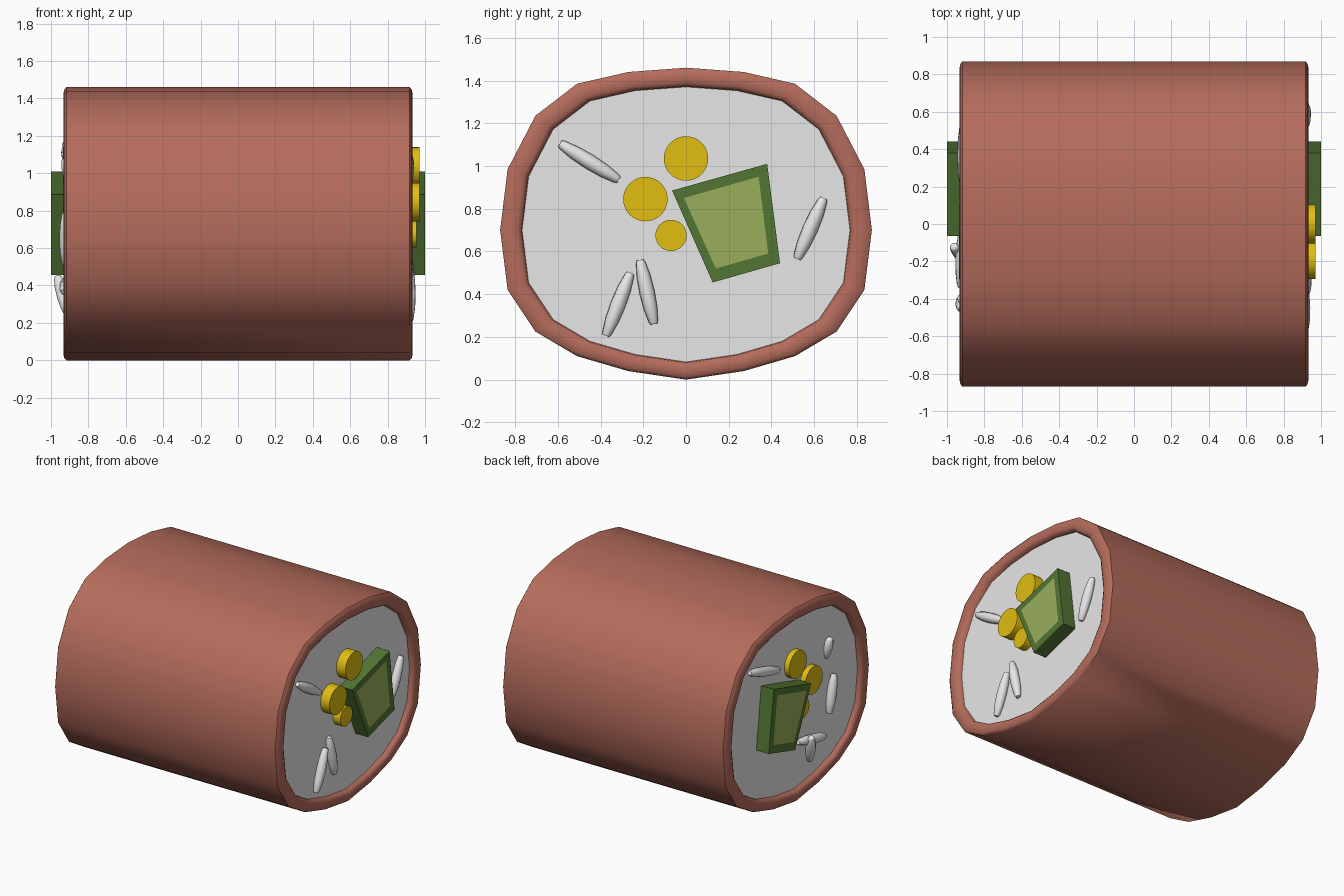
import bpy, bmesh, math
from mathutils import Vector

cube = bpy.data.objects.get("Cube")
if cube:
    bpy.data.objects.remove(cube)


def material(name, r, g, b):
    m = bpy.data.materials.new(name)
    m.use_nodes = True
    m.diffuse_color = (r, g, b, 1)
    bsdf = m.node_tree.nodes["Principled BSDF"]
    bsdf.inputs["Base Color"].default_value = (r, g, b, 1)
    bsdf.inputs["Roughness"].default_value = 0.6
    return m


BROWN = material("wrap brown", 0.46, 0.15, 0.107)
WHITE = material("rice white", 0.8, 0.8, 0.8)
YELLOW = material("corn yellow", 0.76, 0.51, 0.006)
GREEN = material("skin green", 0.085, 0.18, 0.034)
PALE = material("flesh pale green", 0.32, 0.42, 0.105)


def loft(name, rings, mats, smooth=None, caps=True):
    """Skin a list of equal-sized rings of points, closing both ends."""
    bm = bmesh.new()
    loops = [[bm.verts.new(p) for p in ring] for ring in rings]
    n = len(loops[0])
    for a, b in zip(loops, loops[1:]):
        for i in range(n):
            j = (i + 1) % n
            bm.faces.new((a[i], a[j], b[j], b[i]))
    if caps:
        for loop in (loops[0], loops[-1]):
            bm.faces.new(loop).material_index = len(mats) - 1
    bmesh.ops.recalc_face_normals(bm, faces=bm.faces)
    mesh = bpy.data.meshes.new(name)
    bm.to_mesh(mesh)
    bm.free()
    for m in mats:
        mesh.materials.append(m)
    obj = bpy.data.objects.new(name, mesh)
    bpy.context.collection.objects.link(obj)
    if smooth:
        bpy.ops.object.select_all(action="DESELECT")
        obj.select_set(True)
        bpy.context.view_layer.objects.active = obj
        bpy.ops.object.shade_smooth_by_angle(angle=math.radians(smooth))
    return obj


# Cross-section of the roll: half outline, mirrored across y
MID = 0.7
half = [(0, 0), (.27, .04), (.51, .11), (.705, .225), (.835, .42), (.87, .7),
        (.835, .985), (.705, 1.235), (.51, 1.385), (.27, 1.44), (0, 1.46)]
outline = half + [(-y, z) for y, z in half[-2:0:-1]]


def section(x, scale):
    return [(x, y * scale, MID + (z - MID) * scale) for y, z in outline]


# Outer wrap with rounded rims
rim = [(.885, .88), (.92, .887), (.932, .91), (.934, .945), (.93, .98), (.918, 1)]
path = [(-x, s) for x, s in rim] + rim[::-1]
loft("outer_wrap", [section(x, s) for x, s in path], [BROWN], 50, caps=False)

# Rice core, slightly recessed behind the rims
loft("rice_core", [section(-.895, .885), section(.895, .885)], [WHITE], 40)


# Corn pieces running through the roll
def rod(name, y, z, radius, x0, x1, sides=32):
    turn = [2 * math.pi * i / sides for i in range(sides)]
    loft(name, [[(x, y + radius * math.cos(t), z + radius * math.sin(t)) for t in turn]
                for x in (x0, x1)], [YELLOW], 40)


rod("corn_top", 0, 1.035, .104, -.935, .97)
rod("corn_middle", -.19, .845, .104, -.935, .97)
rod("corn_bottom", -.07, .675, .073, -.93, .955)

# Green vegetable stick with pale inset ends
skin = [(-.065, .885), (.38, 1.01), (.44, .545), (.125, .455)]
flesh = [(-.01, .85), (.34, .95), (.385, .59), (.14, .52)]
loft("vegetable_stick",
     [[(x, y, z) for y, z in ring]
      for x, ring in ((-1, flesh), (-1, skin), (1, skin), (1, flesh))],
     [GREEN, PALE])


# Loose rice grains
def grain(name, start, end, radius=.036, sides=10):
    a, b = Vector(start), Vector(end)
    axis = (b - a).normalized()
    u = axis.orthogonal().normalized()
    v = axis.cross(u)
    shape = [(0, .45), (.04, .62), (.25, .9), (.5, 1), (.75, .9), (.96, .62), (1, .45)]
    rings = []
    for t, s in shape:
        c = a.lerp(b, t)
        rings.append([c + radius * s * (u * math.cos(k) + v * math.sin(k))
                      for k in (2 * math.pi * i / sides for i in range(sides))])
    loft(name, rings, [WHITE], 60)


left_grains = [((.91, -.59, 1.105), (.905, -.315, .935)),
               ((.912, .52, .565), (.912, .645, .85)),
               ((.915, -.375, .205), (.915, -.26, .5)),
               ((.91, -.215, .56), (.91, -.15, .26))]
right_grains = [((-.91, .54, 1.17), (-.91, .19, 1.06)),
                ((-.925, -.4, 1.08), (-.88, -.4, .92)),
                ((-.92, -.455, .79), (-.92, -.395, .51)),
                ((-.915, -.03, .43), (-.925, -.34, .365)),
                ((-.965, -.12, .45), (-.9, -.19, .23))]
for side, grains in (("left", left_grains), ("right", right_grains)):
    for i, (p, q) in enumerate(grains, 1):
        grain(f"{side}_rice_grain_{i}", p, q)
